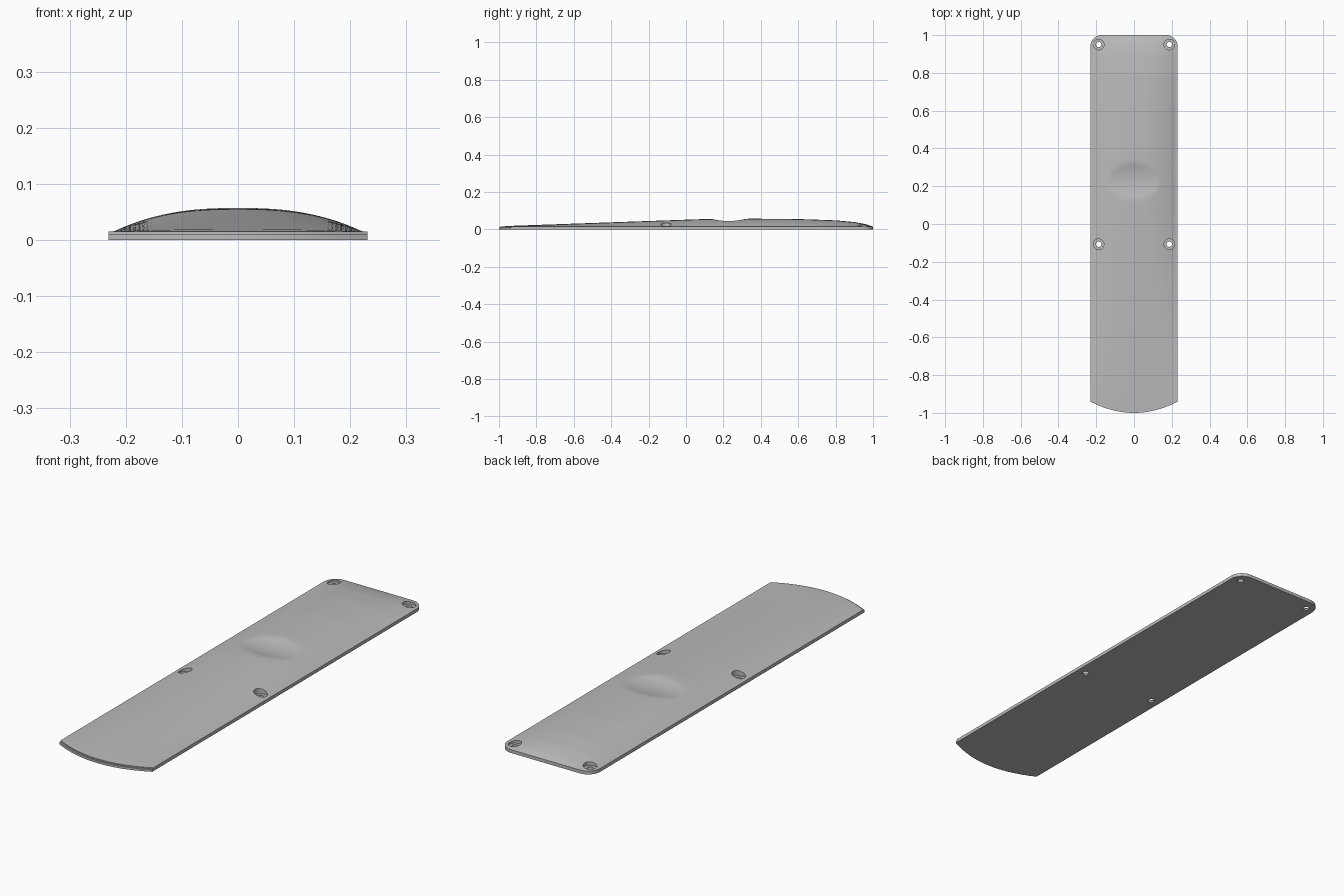
import bpy, math

cube = bpy.data.objects.get("Cube")
if cube:
    bpy.data.objects.remove(cube, do_unlink=True)

HALF_W, CORNER, RIM = 0.231, 0.06, 0.015
CREASE = -0.925

grey = bpy.data.materials.new("plain grey")
grey.use_nodes = True
colour = (0.5, 0.5, 0.5, 1)
grey.diffuse_color = colour
grey.node_tree.nodes["Principled BSDF"].inputs["Base Color"].default_value = colour

# Crown height above the rim along the length
CROWN = [(-1, 0.002), (CREASE, 0.004), (0.1, 0.040), (0.35, 0.042), (0.6, 0.040),
         (0.8, 0.033), (0.9, 0.024), (0.96, 0.013), (1, 0)]


def crown(y):
    for (y0, a), (y1, b) in zip(CROWN, CROWN[1:]):
        if y <= y1:
            return a + (b - a) * (y - y0) / (y1 - y0)
    return 0


def height(x, y):
    arch = max(0, 1 - abs(x / 0.222) ** 2.5)
    scoop = max(0, 1 - (x / 0.135) ** 2 - ((y - 0.23) / 0.095) ** 2)
    return RIM + crown(y) * arch - 0.014 * scoop


def front_edge(x):
    return -1 + 0.06 * (x / HALF_W) ** 2


def back_edge(x):
    d = max(0, abs(x) - (HALF_W - CORNER))
    return 1 - CORNER + math.sqrt(max(0, CORNER ** 2 - d ** 2))


# Columns across the width, closer together round the back corners
flat = HALF_W - CORNER
half = [flat * i / 22 for i in range(1, 23)]
half += [flat + CORNER * math.sin(math.pi / 2 * i / 10) for i in range(1, 11)]
xs = [-x for x in reversed(half)] + [0] + half

# Each column runs from the bottom front, over the top, to the bottom back
verts = []
ROWS = 110
for x in xs:
    f, b = front_edge(x), back_edge(x)
    lip = f + 0.008
    column = [(x, f, 0), (x, f, 0.010), (x, lip, 0.010), (x, lip, RIM)]
    for i in range(ROWS + 1):
        y = CREASE + (b - CREASE) * i / ROWS
        column.append((x, y, height(x, y) if i < ROWS else RIM))
    column.append((x, b, 0))
    verts += column
n = len(verts) // len(xs)
last = (len(xs) - 1) * n
faces = [(c * n + r, (c + 1) * n + r, (c + 1) * n + r + 1, c * n + r + 1)
         for c in range(len(xs) - 1) for r in range(n - 1)]
faces.append(list(range(n)))
faces.append(list(range(last + n - 1, last - 1, -1)))
faces.append([c * n + n - 1 for c in range(len(xs))]
             + [c * n for c in reversed(range(len(xs)))])
mesh = bpy.data.meshes.new("cover_plate")
mesh.from_pydata(verts, [], faces)
mesh.materials.append(grey)
cover = bpy.data.objects.new("cover_plate", mesh)
bpy.context.collection.objects.link(cover)


# Stepped screw holes: wide recess above, narrow hole through the base
def cut(name, x, y, radius, low, high):
    bpy.ops.mesh.primitive_cylinder_add(vertices=32, radius=radius, depth=high - low,
                                        location=(x, y, (low + high) / 2))
    cutter = bpy.context.object
    cutter.name = name
    cutter.data.materials.append(grey)
    cutter.hide_render = True
    cutter.hide_set(True)
    mod = cover.modifiers.new(name, "BOOLEAN")
    mod.operation, mod.solver, mod.object = "DIFFERENCE", "EXACT", cutter
    return cutter


cutters = []
for x in (-0.187, 0.187):
    for y in (-0.107, 0.95):
        cutters.append(cut("screw_recess_cutter", x, y, 0.028, 0.008, 0.1))
        cutters.append(cut("screw_hole_cutter", x, y, 0.014, -0.05, 0.05))

# Apply the cuts and remove the cutters
bpy.ops.object.select_all(action="DESELECT")
cover.select_set(True)
bpy.context.view_layer.objects.active = cover
for mod in list(cover.modifiers):
    bpy.ops.object.modifier_apply(modifier=mod.name)
for cutter in cutters:
    bpy.data.objects.remove(cutter, do_unlink=True)
bpy.ops.object.shade_smooth_by_angle(angle=math.radians(25))
